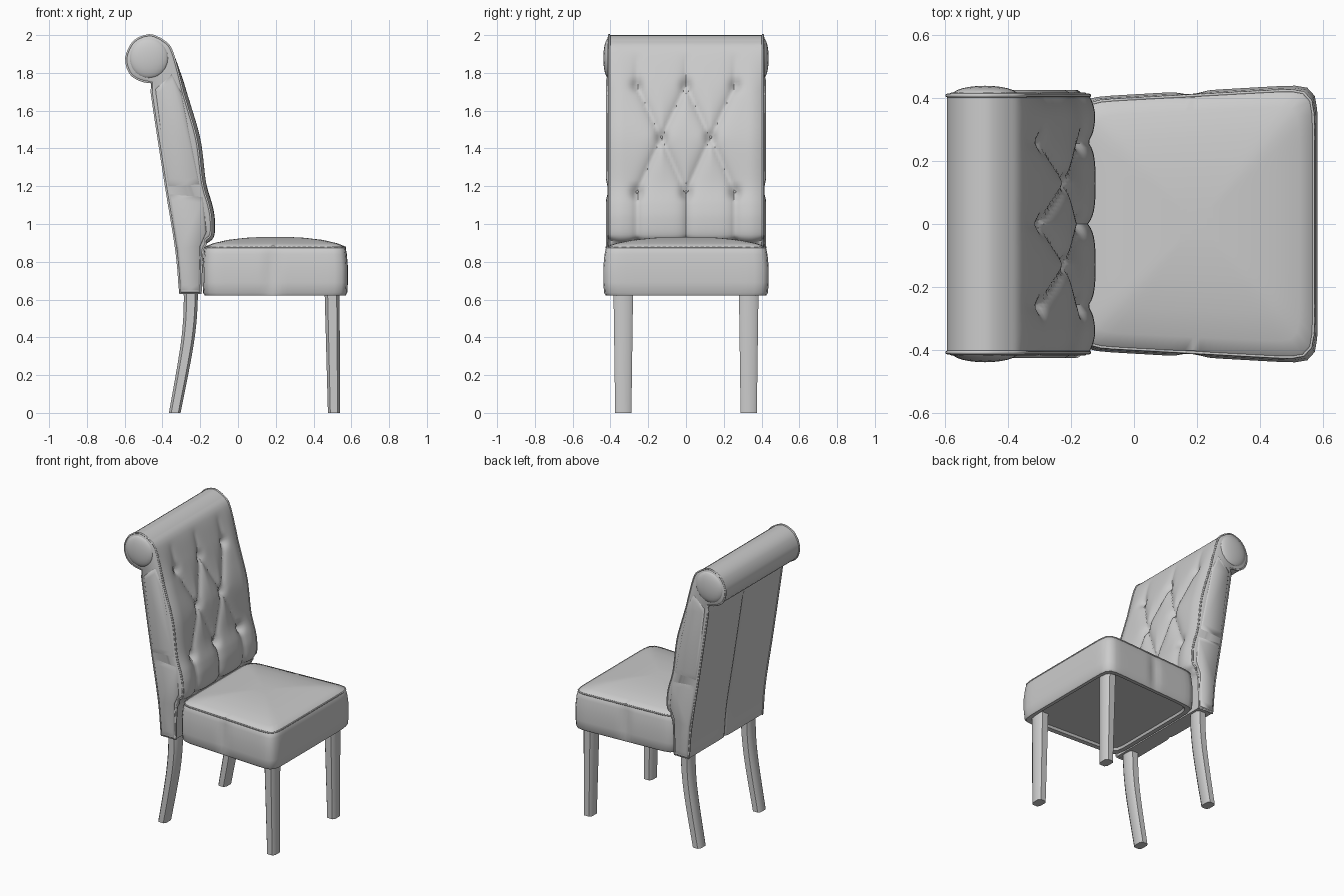
import bpy, bmesh, math
from mathutils import Vector

cube = bpy.data.objects.get("Cube")
if cube:
    bpy.data.objects.remove(cube, do_unlink=True)

fabric = bpy.data.materials.new("light grey")
fabric.use_nodes = True
GREY = (0.6, 0.6, 0.6, 1)
fabric.diffuse_color = GREY
fabric.node_tree.nodes["Principled BSDF"].inputs["Base Color"].default_value = GREY


def finish(bm, name, angle=40):
    bmesh.ops.recalc_face_normals(bm, faces=bm.faces)
    mesh = bpy.data.meshes.new(name)
    bm.to_mesh(mesh)
    bm.free()
    mesh.materials.append(fabric)
    ob = bpy.data.objects.new(name, mesh)
    bpy.context.collection.objects.link(ob)
    bpy.ops.object.select_all(action='DESELECT')
    ob.select_set(True)
    bpy.context.view_layer.objects.active = ob
    bpy.ops.object.shade_smooth_by_angle(angle=math.radians(angle))
    return ob


def loft(bm, rings, closed=True, caps=True):
    """Skin a list of point rings; returns the two cap faces."""
    rows = [[bm.verts.new(p) for p in r] for r in rings]
    n = len(rows[0])
    for a, b in zip(rows, rows[1:]):
        for i in range(n if closed else n - 1):
            j = (i + 1) % n
            bm.faces.new((a[i], a[j], b[j], b[i]))
    return [bm.faces.new(rows[0]), bm.faces.new(rows[-1])] if caps else []


def smooth_path(pts, spacing):
    """Catmull-Rom through the points, sampled about evenly."""
    pts = [Vector(p) for p in pts]
    ext = [2 * pts[0] - pts[1]] + pts + [2 * pts[-1] - pts[-2]]
    out = []
    for a, b, c, d in zip(ext, ext[1:], ext[2:], ext[3:]):
        steps = max(1, round((c - b).length / spacing))
        for k in range(steps):
            t = k / steps
            out.append(0.5 * (2 * b + (c - a) * t + (2 * a - 5 * b + 4 * c - d) * t ** 2
                              + (3 * b - a - 3 * c + d) * t ** 3))
    return out + [pts[-1]]


def piping(name, pts, radius, cyclic=True):
    curve = bpy.data.curves.new(name, 'CURVE')
    curve.dimensions = '3D'
    curve.bevel_depth = radius
    curve.bevel_resolution = 1
    sp = curve.splines.new('POLY')
    sp.points.add(len(pts) - 1)
    for q, p in zip(sp.points, pts):
        q.co = (*p, 1)
    sp.use_cyclic_u = cyclic
    curve.materials.append(fabric)
    bpy.context.collection.objects.link(bpy.data.objects.new(name, curve))


# Tufting layout: button rows and the pleats between them, as (y, z)
TOP = [(y, 1.74) for y in (-0.26, 0, 0.26)]
MID = [(y, 1.46) for y in (-0.13, 0.13)]
LOW = [(y, 1.17) for y in (-0.26, 0, 0.26)]
BUTTONS = [Vector(b) for b in TOP + MID + LOW]
PLEATS = [(Vector(m), Vector(o)) for m in MID for o in TOP + LOW if abs(m[0] - o[0]) < 0.2]
PLEATS += [(Vector(b), Vector((b[0], 0.85))) for b in LOW]
PLEATS += [(Vector(b), Vector((b[0], 1.88))) for b in TOP]


def segment_distance(p, a, b):
    t = max(0, min(1, (p - a).dot(b - a) / (b - a).length_squared))
    return (p - a - t * (b - a)).length


def tuft_depth(y, z):
    p = Vector((y, z))
    pleat = min(segment_distance(p, a, b) for a, b in PLEATS)
    button = min((p - b).length for b in BUTTONS)
    fade = max(0, min(1, (1.95 - z) / 0.25))
    edge = max(0, (abs(y) - 0.33) / 0.08) ** 2
    return fade * (0.025 * math.exp(-pleat / 0.03) + 0.025 * math.exp(-(button / 0.03) ** 2)
                   + 0.022 * edge)


# Backrest: side profile (x, z) swept across the width, tufted on the front
FRONT = [(-0.197, 0.632), (-0.192, 0.8), (-0.18, 0.88), (-0.128, 0.93), (-0.122, 1.02), (-0.135, 1.1),
         (-0.168, 1.22), (-0.197, 1.44), (-0.245, 1.615), (-0.3, 1.79), (-0.355, 1.93), (-0.41, 1.98)]
SCROLL = [(-0.41, 1.98), (-0.47, 2.0), (-0.55, 1.967), (-0.592, 1.88), (-0.572, 1.8),
          (-0.52, 1.762), (-0.455, 1.748)]
REAR = [(-0.455, 1.748), (-0.458, 1.7), (-0.385, 1.22), (-0.327, 0.86), (-0.307, 0.632)]
front = smooth_path(FRONT, 0.016)
scroll = smooth_path(SCROLL, 0.025)[1:]
rear = smooth_path(REAR, 0.05)[1:]
HALF, COLS = 0.408, 64
rings = []
for c in range(COLS + 1):
    y = HALF * (2 * c / COLS - 1)
    ring = []
    for k, p in enumerate(front):
        tangent = (front[min(k + 1, len(front) - 1)] - front[max(k - 1, 0)]).normalized()
        d = tuft_depth(y, p.y) if p.y > 0.9 else 0
        ring.append((p.x - tangent.y * d, y, p.y + tangent.x * d))
    ring += [(p.x, y, p.y) for p in scroll]
    # shallow seam down the middle of the rear panel
    ring += [(p.x + (0.012 * math.exp(-abs(y) / 0.015) if p.y < 1.7 else 0), y, p.y) for p in rear]
    rings.append(ring)
bm = bmesh.new()
caps = loft(bm, rings)
bmesh.ops.recalc_face_normals(bm, faces=bm.faces)
bmesh.ops.inset_region(bm, faces=caps, thickness=0.012, depth=0.008)
finish(bm, "backrest")

for side, label in ((-1, "right"), (1, "left")):
    ring = rings[0] if side < 0 else rings[-1]
    piping(f"{label}_back_piping", [(p[0], side * 0.407, p[2]) for p in ring], 0.006)

    # Padded scroll end
    bm = bmesh.new()
    bmesh.ops.create_uvsphere(bm, u_segments=24, v_segments=12, radius=1)
    for v in bm.verts:
        v.co = (-0.472 + 0.105 * v.co.x, side * 0.408 + 0.03 * v.co.y, 1.878 + 0.108 * v.co.z)
    finish(bm, f"{label}_scroll_end")

    # Upper and lower side pads, meeting in a fold
    pads = {"upper": [(-0.37, 1.19), (-0.2, 1.2), (-0.3, 1.7), (-0.35, 1.8), (-0.44, 1.72)],
            "lower": [(-0.302, 0.64), (-0.205, 0.64), (-0.2, 0.88), (-0.165, 0.96), (-0.185, 1.15),
                      (-0.366, 1.165), (-0.32, 0.86)]}
    for part, outline in pads.items():
        bm = bmesh.new()
        centre = sum((Vector(p) for p in outline), Vector((0, 0))) / len(outline)
        loft(bm, [[(*(centre + (Vector(p) - centre) * s).to_tuple(), 0) for p in outline] for s in (1, 1, 0.85)])
        bm.verts.ensure_lookup_table()
        for i, v in enumerate(bm.verts):
            v.co = (v.co.x, side * (0.4, 0.414, 0.424)[i // len(outline)], v.co.y)
        finish(bm, f"{label}_{part}_side_pad", 60)

for i, b in enumerate(BUTTONS):
    bm = bmesh.new()
    bmesh.ops.create_uvsphere(bm, u_segments=10, v_segments=6, radius=0.009)
    k = min(range(len(front)), key=lambda n: abs(front[n].y - b.y))
    bmesh.ops.translate(bm, verts=bm.verts, vec=(front[k].x - 0.049, b.x, b.y))
    finish(bm, f"button_{i + 1}")


# Seat cushion: tapered rounded rectangle lofted upward into a dome
def seat_ring(scale, z, pleat=0.0):
    pts = []
    for k in range(96):
        a = math.tau * (k + 0.5) / 96
        c, s = math.cos(a), math.sin(a)
        r = (abs(c) ** 14 + abs(s) ** 14) ** (-1 / 14)
        u, v = r * c * scale, r * s * scale
        x = 0.197 + 0.385 * u
        width = 0.422 + 0.022 * u
        dent = pleat * math.exp(-((x - 0.18) / 0.035) ** 2) if abs(s) > abs(c) else 0
        pts.append((x, v * (width - dent), z))
    return pts


bm = bmesh.new()
loft(bm, [seat_ring(s, z, p) for s, z, p in (
    (0.88, 0.64, 0), (0.9, 0.625, 0), (0.97, 0.622, 0), (0.99, 0.635, 0.005), (1.0, 0.69, 0.012),
    (1.0, 0.77, 0.014), (0.985, 0.84, 0.01), (0.97, 0.872, 0.004), (0.95, 0.883, 0), (0.85, 0.898, 0),
    (0.65, 0.916, 0), (0.4, 0.927, 0), (0.15, 0.932, 0))])
finish(bm, "seat_cushion")
piping("seat_piping", seat_ring(0.965, 0.876), 0.005)


# Legs: chamfered square section lofted along (x, z, half depth, half width)
def leg(name, side, stations):
    bm = bmesh.new()
    rings = []
    for x, z, hx, hy in stations:
        corner = [(1, 0.6), (0.6, 1), (-0.6, 1), (-1, 0.6), (-1, -0.6), (-0.6, -1), (0.6, -1), (1, -0.6)]
        rings.append([(x + hx * a, side * 0.332 + hy * b, z) for a, b in corner])
    loft(bm, rings)
    finish(bm, name, 50)


REAR_PATH = [(-0.25, 0.66), (-0.25, 0.6), (-0.254, 0.5), (-0.268, 0.37), (-0.297, 0.2), (-0.335, 0)]
rear_path = smooth_path(REAR_PATH, 0.05)
for side, label in ((-1, "right"), (1, "left")):
    leg(f"{label}_front_leg", side, [(0.498, 0.66, 0.04, 0.052), (0.508, 0, 0.032, 0.043)])
    leg(f"{label}_rear_leg", side, [(p.x, p.y, 0.031 + 0.01 * p.y, 0.043 + 0.008 * p.y) for p in rear_path])
